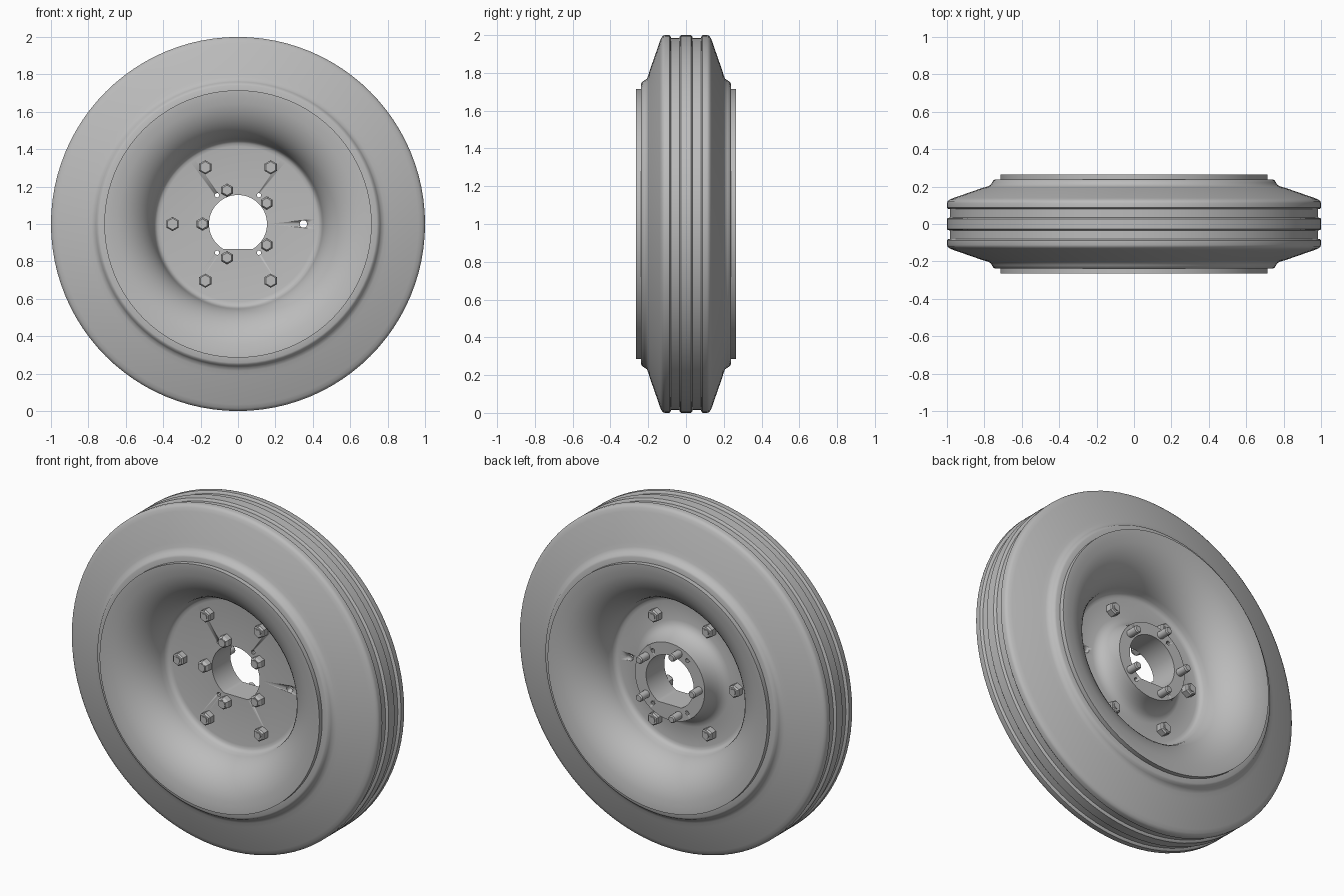
import bpy
import bmesh
from math import sin, cos, pi, radians
from mathutils import Matrix, Vector

cube = bpy.data.objects.get("Cube")
if cube:
    bpy.data.objects.remove(cube)

grey = bpy.data.materials.new("plain_grey")
grey.use_nodes = True
GREY = (0.5, 0.5, 0.5, 1)
grey.diffuse_color = GREY
grey.node_tree.nodes["Principled BSDF"].inputs["Base Color"].default_value = GREY

CENTRE = Vector((0, 0, 1))
SEGMENTS = 96


def finish(bm, name, angle=32):
    bmesh.ops.recalc_face_normals(bm, faces=bm.faces)
    mesh = bpy.data.meshes.new(name)
    bm.to_mesh(mesh)
    bm.free()
    mesh.materials.append(grey)
    obj = bpy.data.objects.new(name, mesh)
    obj.location = CENTRE
    bpy.context.collection.objects.link(obj)
    bpy.ops.object.select_all(action='DESELECT')
    obj.select_set(True)
    bpy.context.view_layer.objects.active = obj
    bpy.ops.object.shade_smooth_by_angle(angle=radians(angle))
    return obj


def lathe(profile):
    """Spin a closed (radius, y) outline round the y axis."""
    bm = bmesh.new()
    verts = [bm.verts.new((r, y, 0)) for r, y in profile]
    edges = [bm.edges.new((v, verts[i - 1])) for i, v in enumerate(verts)]
    bmesh.ops.spin(bm, geom=verts + edges, cent=(0, 0, 0), axis=(0, 1, 0),
                   angle=2 * pi, steps=SEGMENTS, use_merge=True)
    bmesh.ops.remove_doubles(bm, verts=bm.verts, dist=0.0001)
    return bm


def peg(bm, radius, angle, y0, y1, size, sides, tip=1.0):
    """Prism along y, on a bolt circle; tip tapers the y1 end."""
    spot = Vector((radius * cos(angle), (y0 + y1) / 2, radius * sin(angle)))
    turn = Matrix.Rotation(radians(90 if y1 < y0 else -90), 4, 'X')
    bmesh.ops.create_cone(bm, cap_ends=True, segments=sides, radius1=size,
                          radius2=size * tip, depth=abs(y1 - y0),
                          matrix=Matrix.Translation(spot) @ turn)


# Tyre: half outline from bead to middle rib, mirrored in y
half = [(0.70, -0.238), (0.742, -0.238), (0.752, -0.233), (0.760, -0.220),
        (0.768, -0.208), (0.785, -0.200), (0.81, -0.193), (0.965, -0.139),
        (0.985, -0.131), (0.996, -0.122), (1.0, -0.112), (1.0, -0.087),
        (0.995, -0.082), (0.985, -0.079), (0.985, -0.035), (0.995, -0.032),
        (1.0, -0.027)]
finish(lathe(half + [(r, -y) for r, y in reversed(half)]), "tyre")

# Rim: trumpet-shaped dish on both sides, flat disc, raised hub at the back
dish = [(0.715, -0.265), (0.705, -0.265)]
for i in range(1, 13):
    t = i / 12 * radians(84)
    dish.append((0.705 - 0.257 * sin(t), -0.02 - 0.242 * cos(t)))
dish += [(0.441, -0.030), (0.431, -0.023), (0.415, -0.02)]
hub = [(0.155, -0.02), (0.155, 0.15), (0.227, 0.15), (0.230, 0.12),
       (0.237, 0.09), (0.248, 0.062), (0.264, 0.039), (0.283, 0.026),
       (0.305, 0.02)]
bm = lathe(dish + hub + [(r, -y) for r, y in reversed(dish)])
# Flat along the bottom of the bore
for v in bm.verts:
    if Vector((v.co.x, v.co.z)).length < 0.16:
        v.co.z = max(v.co.z, -0.135)
rim = finish(bm, "rim")

# Empty stud hole and small dowel holes
bm = bmesh.new()
peg(bm, 0.35, 0, -0.1, 0.1, 0.02, 12)
for deg in (54, 126, 234, 306):
    peg(bm, 0.19, radians(deg), -0.1, 0.3, 0.012, 10)
cutter = finish(bm, "hole_cutter")
cutter.hide_render = True
cut = rim.modifiers.new("holes", 'BOOLEAN')
cut.operation = 'DIFFERENCE'
cut.solver = 'EXACT'
cut.object = cutter
bpy.context.view_layer.objects.active = rim
bpy.ops.object.modifier_apply(modifier=cut.name)
bpy.data.objects.remove(cutter)

# Outer bolt circle: hex nuts on both faces, one position left empty
nuts, studs = bmesh.new(), bmesh.new()
for i in range(1, 6):
    a = i * pi / 3
    for side in (-1, 1):
        peg(nuts, 0.35, a, side * 0.015, side * 0.055, 0.038, 6)
        peg(nuts, 0.35, a, side * 0.055, side * 0.063, 0.038, 6, 0.8)
    peg(studs, 0.35, a, -0.068, 0.068, 0.018, 12)
finish(nuts, "outer_nuts", 20)
finish(studs, "outer_studs")

# Inner bolt circle: nuts at the front, studs standing out of the hub
nuts, studs = bmesh.new(), bmesh.new()
for i in range(5):
    a = pi + i * 2 * pi / 5
    peg(nuts, 0.19, a, -0.015, -0.052, 0.036, 6)
    peg(nuts, 0.19, a, -0.052, -0.065, 0.036, 6, 0.75)
    peg(studs, 0.19, a, -0.070, 0.215, 0.022, 16)
    peg(studs, 0.19, a, 0.215, 0.222, 0.022, 16, 0.75)
finish(nuts, "inner_nuts", 20)
finish(studs, "inner_studs")
